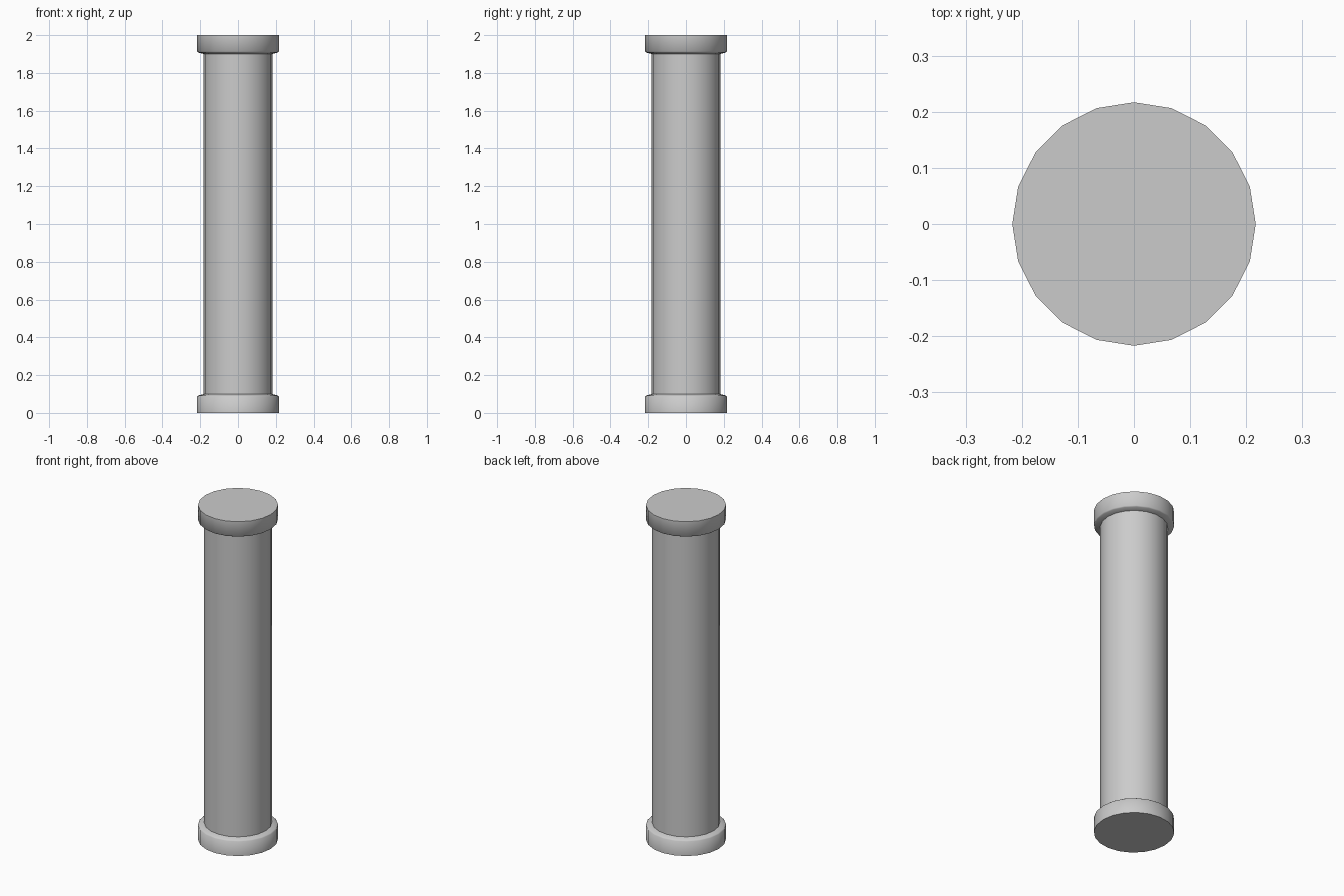
import bpy, bmesh, math

if "Cube" in bpy.data.objects:
    bpy.data.objects.remove(bpy.data.objects["Cube"])

SIDES = 20
R_RIM, R_SHAFT, HEIGHT = 0.217, 0.183, 2.0


def lathe(name, profile, close_first=False):
    """Revolve (radius, z) points around z, optionally closing the first ring."""
    bm = bmesh.new()
    rings = []
    for r, z in profile:
        rings.append([bm.verts.new((r * math.cos(2 * math.pi * i / SIDES),
                                    r * math.sin(2 * math.pi * i / SIDES), z))
                      for i in range(SIDES)])
    for a, b in zip(rings, rings[1:]):
        for i in range(SIDES):
            j = (i + 1) % SIDES
            bm.faces.new((a[i], a[j], b[j], b[i]))
    if close_first:
        bm.faces.new(rings[0][::-1])
    # profiles running downwards come out inside-out
    if profile[0][1] > profile[-1][1]:
        bmesh.ops.reverse_faces(bm, faces=bm.faces[:])
    mesh = bpy.data.meshes.new(name)
    bm.to_mesh(mesh)
    bm.free()
    obj = bpy.data.objects.new(name, mesh)
    bpy.context.collection.objects.link(obj)
    bpy.ops.object.select_all(action='DESELECT')
    obj.select_set(True)
    bpy.context.view_layer.objects.active = obj
    bpy.ops.object.shade_smooth_by_angle(angle=math.radians(75))
    return obj


# Collar profile: flat end, straight side, slightly sloped shoulder
collar = [(R_RIM, 0), (R_RIM, 0.087), (0.211, 0.092), (R_SHAFT, 0.099)]

lathe("base_collar", collar, True)
lathe("top_collar", [(r, HEIGHT - z) for r, z in collar], True)

# Shaft between the collars
lathe("shaft", [(R_SHAFT, 0.099), (R_SHAFT, HEIGHT - 0.099)])
